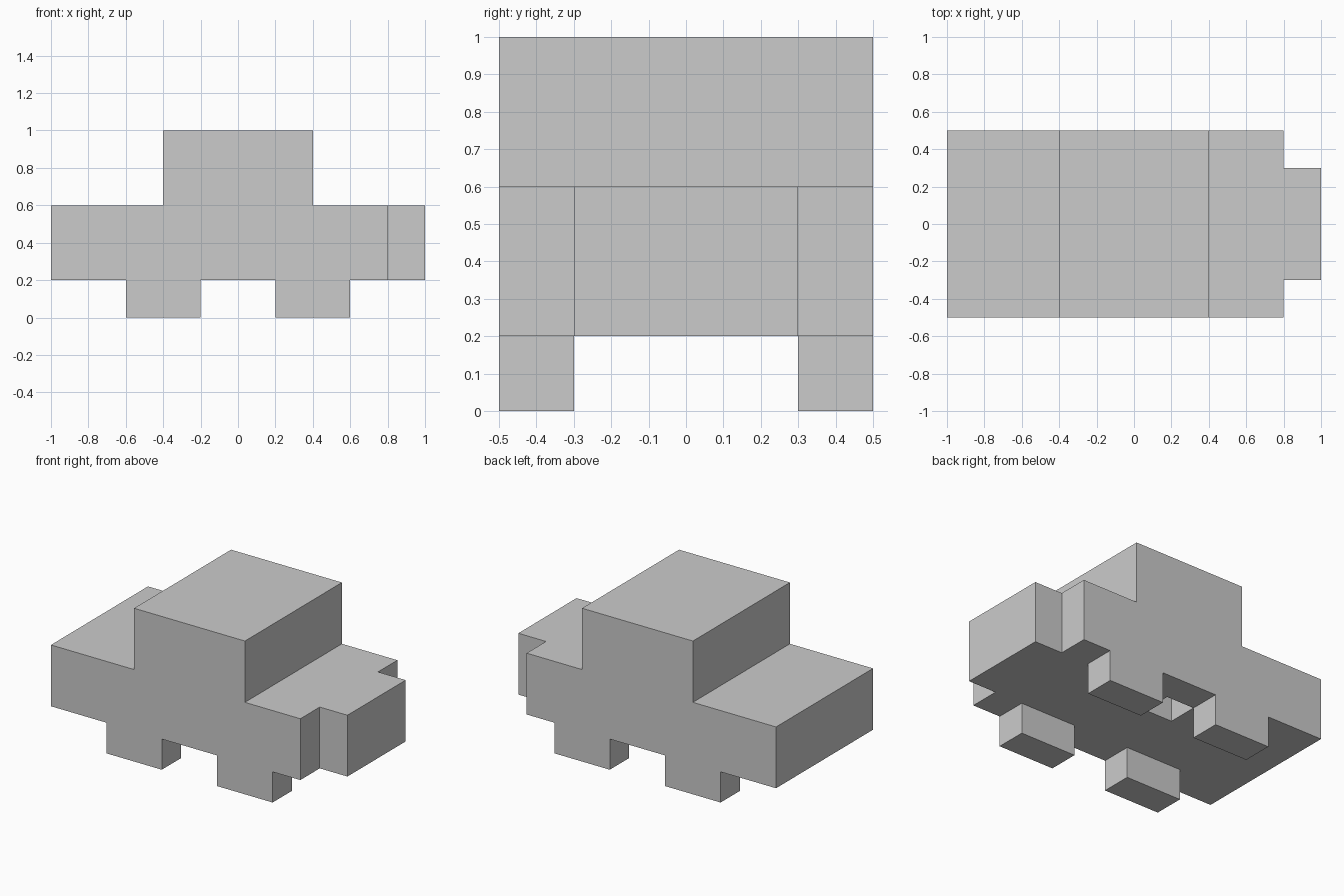
import bpy, bmesh, math
from mathutils import Vector

if "Cube" in bpy.data.objects:
    bpy.data.objects.remove(bpy.data.objects["Cube"])

CELL = 0.2
ORIGIN = Vector((-1.0, -0.5, 0.0))


def block(x0, x1, y0, y1, z0, z1):
    """All grid cells inside a box given in cell units."""
    return {(x, y, z) for x in range(x0, x1)
            for y in range(y0, y1) for z in range(z0, z1)}


# Parts of the car, in 0.2 unit cells
lower_body = block(0, 9, 0, 5, 1, 3)
nose = block(9, 10, 1, 4, 1, 3)
cabin = block(3, 7, 0, 5, 3, 5)
wheels = set()
for x in (2, 6):
    for y in (0, 4):
        wheels |= block(x, x + 2, y, y + 1, 0, 1)
underside_pocket = block(4, 5, 3, 4, 1, 2)

cells = (lower_body | nose | cabin | wheels) - underside_pocket

# Skin: one quad wherever a filled cell meets empty space
bm = bmesh.new()
for c in cells:
    centre = Vector(c) + Vector((0.5, 0.5, 0.5))
    for axis in range(3):
        for sign in (-1, 1):
            n = Vector((0, 0, 0))
            n[axis] = sign
            if tuple(int(a + b) for a, b in zip(c, n)) in cells:
                continue
            u = Vector((0, 0, 0))
            u[(axis + 1) % 3] = 0.5
            v = n.cross(u)
            mid = centre + n * 0.5
            corners = (mid - u - v, mid + u - v, mid + u + v, mid - u + v)
            bm.faces.new([bm.verts.new(ORIGIN + p * CELL) for p in corners])

# Weld and merge coplanar quads into large flat faces
bmesh.ops.remove_doubles(bm, verts=bm.verts[:], dist=0.001)
bmesh.ops.dissolve_limit(bm, angle_limit=math.radians(1),
                         verts=bm.verts[:], edges=bm.edges[:])
bmesh.ops.recalc_face_normals(bm, faces=bm.faces[:])

mesh = bpy.data.meshes.new("car_body")
bm.to_mesh(mesh)
bm.free()
bpy.context.collection.objects.link(bpy.data.objects.new("car_body", mesh))
